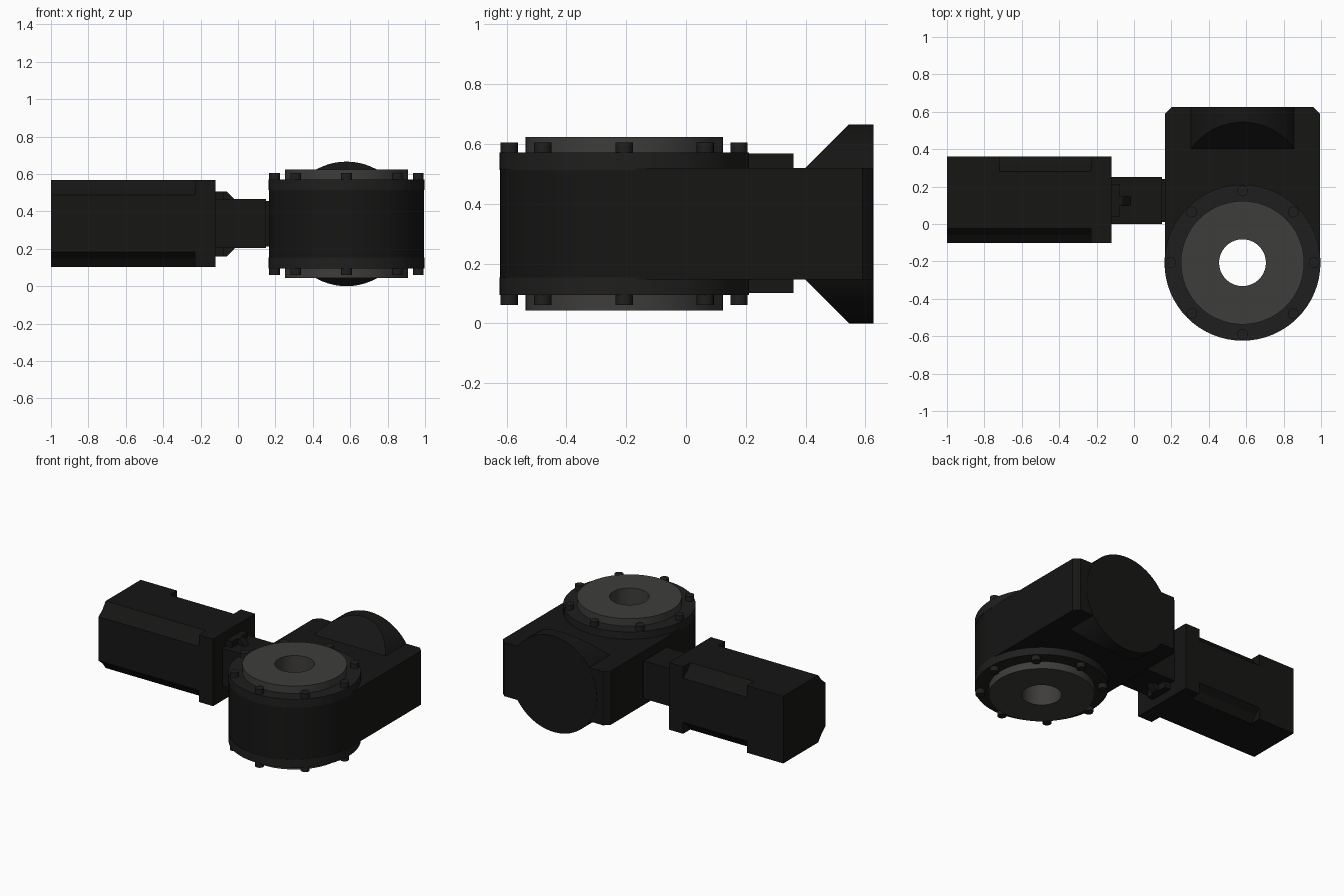
import bpy, bmesh
from math import sin, cos, pi
from mathutils import Vector, Matrix

if "Cube" in bpy.data.objects:
    bpy.data.objects.remove(bpy.data.objects["Cube"])

ZC = 0.333           # mid height: everything mirrors about it
CX, CY = 0.58, -0.207  # turntable axis


def material(name, v):
    m = bpy.data.materials.new(name)
    m.diffuse_color = (v, v * 0.97, v * 0.93, 1)
    m.use_nodes = True
    m.node_tree.nodes["Principled BSDF"].inputs["Base Color"].default_value = m.diffuse_color
    return m


BLACK = material("black_paint", 0.008)
DARK = material("dark_steel", 0.014)
GREY = material("grey_steel", 0.048)


def finish(name, bm, mat, smooth=True):
    bmesh.ops.recalc_face_normals(bm, faces=bm.faces)
    me = bpy.data.meshes.new(name)
    bm.to_mesh(me)
    bm.free()
    ob = bpy.data.objects.new(name, me)
    bpy.context.collection.objects.link(ob)
    me.materials.append(mat)
    if smooth:
        bpy.ops.object.select_all(action='DESELECT')
        ob.select_set(True)
        bpy.context.view_layer.objects.active = ob
        bpy.ops.object.shade_smooth_by_angle(angle=0.5)
    return ob


def prism(name, pts, axis, a, b, mat, smooth=False):
    """Extrude a closed 2D outline along an axis from a to b."""
    place = {'X': lambda p, t: (t, p[0], p[1]),
             'Y': lambda p, t: (p[0], t, p[1]),
             'Z': lambda p, t: (p[0], p[1], t)}[axis]
    bm = bmesh.new()
    lo = [bm.verts.new(place(p, a)) for p in pts]
    hi = [bm.verts.new(place(p, b)) for p in pts]
    bm.faces.new(lo)
    bm.faces.new(hi)
    n = len(pts)
    for i in range(n):
        j = (i + 1) % n
        bm.faces.new((lo[i], lo[j], hi[j], hi[i]))
    return finish(name, bm, mat, smooth)


def arc(cx, cy, r, a0, a1, n):
    return [(cx + r * cos(a0 + (a1 - a0) * i / n), cy + r * sin(a0 + (a1 - a0) * i / n))
            for i in range(n + 1)]


def box(name, x0, x1, y0, y1, z0, z1, mat=BLACK):
    return prism(name, [(y0, z0), (y1, z0), (y1, z1), (y0, z1)], 'X', x0, x1, mat)


def tube(name, profile, mat, seg=64):
    """Lathe a closed (radius, z) profile around the turntable axis."""
    bm = bmesh.new()
    vs = [bm.verts.new((CX + r, CY, z)) for r, z in profile]
    es = [bm.edges.new((vs[i], vs[(i + 1) % len(vs)])) for i in range(len(vs))]
    bmesh.ops.spin(bm, geom=vs + es, cent=(CX, CY, 0), axis=(0, 0, 1),
                   angle=2 * pi, steps=seg, use_merge=True)
    bmesh.ops.remove_doubles(bm, verts=bm.verts, dist=1e-5)
    return finish(name, bm, mat)


def boolean(ob, cutter, op):
    m = ob.modifiers.new("cut", 'BOOLEAN')
    m.operation, m.object, m.solver = op, cutter, 'EXACT'
    bpy.context.view_layer.objects.active = ob
    bpy.ops.object.modifier_apply(modifier="cut")
    bpy.data.objects.remove(cutter)


# Gear housing: rounded front, chamfered rear corners, bored through
outline = arc(CX, CY, 0.415, pi, 2 * pi, 40) + [
    (CX + 0.415, 0.59), (CX + 0.38, 0.625), (CX - 0.38, 0.625), (CX - 0.415, 0.59)]
housing = prism("gear_housing", outline, 'Z', 0.147, 0.52, BLACK, True)
bore = prism("bore", arc(CX, CY, 0.2, 0, 2 * pi * 63 / 64, 63), 'Z', -0.1, 0.8, BLACK)
boolean(housing, bore, 'DIFFERENCE')

# Output disc running right through the housing
tube("output_disc", [(0.125, 0.043), (0.33, 0.043), (0.33, 0.623), (0.125, 0.623)], GREY)

# Bearing flanges and their bolts, top and bottom
for side, s in (("top", 1), ("bottom", -1)):
    za, zb = ZC + s * 0.18, ZC + s * 0.238
    tube("bearing_flange_" + side, [(0.3, za), (0.417, za), (0.417, zb), (0.3, zb)], DARK)
    bm = bmesh.new()
    for i in range(8):
        a = i * pi / 4
        pos = Vector((CX + 0.384 * cos(a), CY + 0.384 * sin(a), ZC + s * 0.252))
        bmesh.ops.create_cone(bm, cap_ends=True, segments=16, radius1=0.029, radius2=0.029,
                              depth=0.04, matrix=Matrix.Translation(pos))
    finish("flange_bolts_" + side, bm, DARK)

# Round rear mounting face, ramped down to the housing at 45 degrees
rear = prism("rear_mount", arc(CX, ZC, 0.333, 0, 2 * pi * 63 / 64, 63), 'Y', 0.37, 0.6265,
             BLACK, True)
ramp = prism("ramp", [(0.35, ZC - 0.137), (0.545, 0.001 - 0.001), (0.545, -0.1), (0.7, -0.1),
                      (0.7, 0.8), (0.545, 0.8), (0.545, 0.666), (0.35, ZC + 0.137)],
             'X', 0, 1.2, BLACK)
boolean(rear, ramp, 'INTERSECT')

# Coupling between motor and housing
box("coupling", -0.13, 0.15, 0.0, 0.25, 0.203, 0.465)
box("coupling_spigot", 0.14, 0.18, 0.01, 0.24, 0.213, 0.455)
for side, s in (("top", 1), ("bottom", -1)):
    z = [ZC + s * h for h in (0.1, 0.174, 0.132)]
    box("coupling_pad_" + side, -0.13, -0.075, 0.04, 0.21, min(z[:2]), max(z[:2]))
    prism("coupling_rib_" + side, [(-0.1, z[0]), (-0.1, z[1]), (-0.06, z[1]), (-0.018, z[2]),
                                   (-0.018, z[0])], 'Y', 0.1, 0.147, BLACK)

# Motor: square flange and body with concave corner grooves
Y0, Y1, Z0, Z1 = -0.102, 0.36, 0.102, 0.568
box("motor_flange", -0.23, -0.12, Y0, Y1, Z0, Z1)


def corner(y, z, sy, sz, grooved):
    if not grooved:
        return [(y, z)]
    return [(y, z + sz * 0.08), (y + sy * 0.042, z + sz * 0.046), (y + sy * 0.078, z)]


def motor_section(rear_grooved):
    return (corner(Y0, Z0, 1, 1, True) + corner(Y1, Z0, -1, 1, rear_grooved)[::-1]
            + corner(Y1, Z1, -1, -1, rear_grooved) + corner(Y0, Z1, 1, -1, True)[::-1])


prism("motor_body", motor_section(True), 'X', -0.72, -0.23, BLACK)
prism("motor_end", motor_section(False), 'X', -1.0, -0.72, BLACK)
